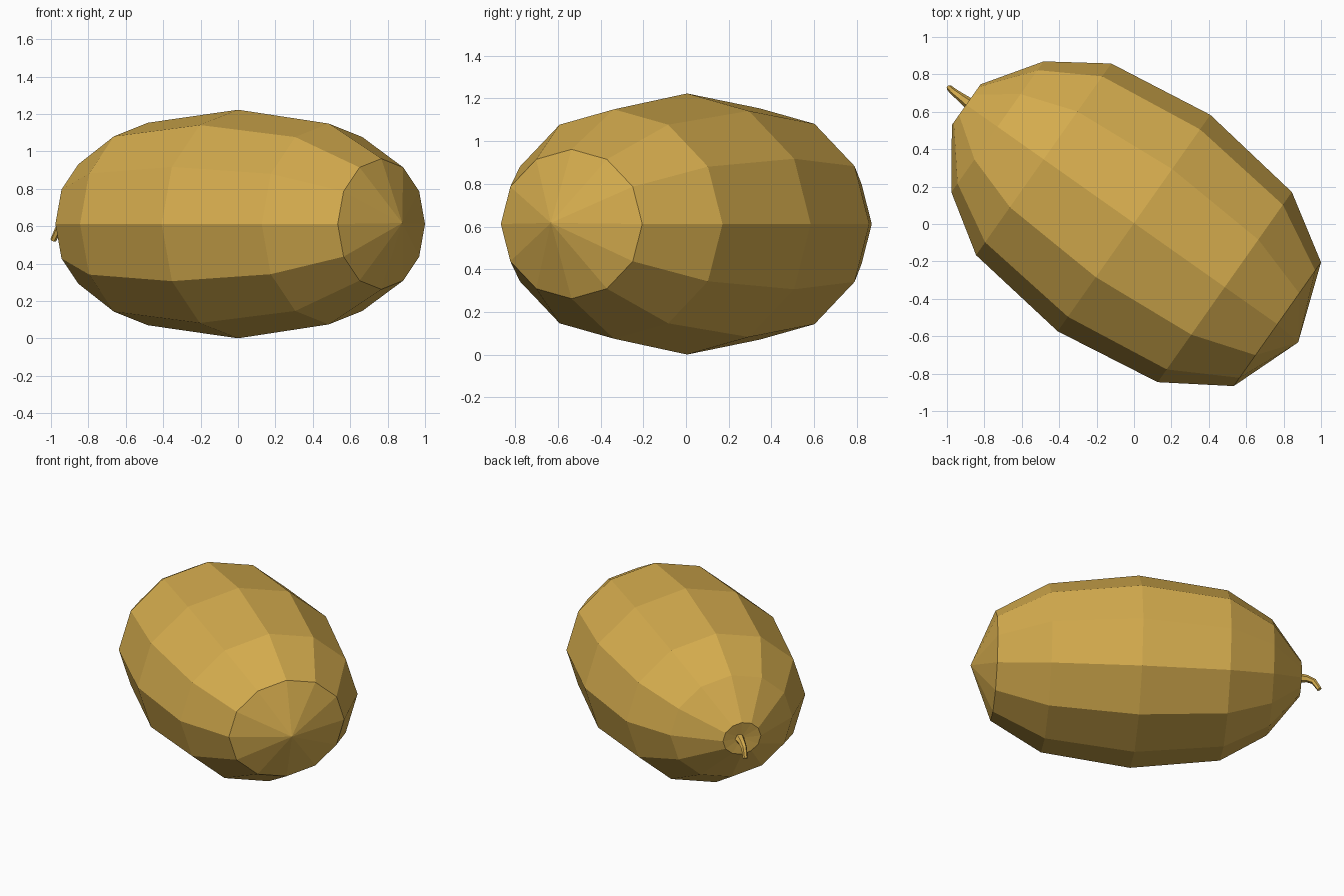
import bpy, bmesh, math
from mathutils import Vector, Matrix

if "Cube" in bpy.data.objects:
    bpy.data.objects.remove(bpy.data.objects["Cube"])

mat = bpy.data.materials.new("melon yellow")
mat.diffuse_color = (0.66, 0.41, 0.075, 1)
mat.use_nodes = True
mat.node_tree.nodes["Principled BSDF"].inputs["Base Color"].default_value = mat.diffuse_color


def add_object(name, bm):
    bmesh.ops.recalc_face_normals(bm, faces=bm.faces)
    me = bpy.data.meshes.new(name)
    bm.to_mesh(me)
    bm.free()
    me.materials.append(mat)
    ob = bpy.data.objects.new(name, me)
    bpy.context.collection.objects.link(ob)
    return ob


def bridge(bm, a, b):
    n = len(a)
    for i in range(n):
        bm.faces.new((a[i], a[(i + 1) % n], b[(i + 1) % n], b[i]))


def fan(bm, ring, tip):
    n = len(ring)
    for i in range(n):
        bm.faces.new((ring[i], ring[(i + 1) % n], tip))


# melon body: 12-sided rings along a lying axis, slightly squashed in height
SIDES, SQUASH = 12, 0.863
profile = [(0.938, 0.405), (0.594, 0.622), (0.0, 0.708),
           (-0.591, 0.627), (-0.893, 0.428), (-1.098, 0.133)]
bm = bmesh.new()
rings = []
for pos, r in profile:
    rings.append([bm.verts.new((pos, r * math.cos(t), r * SQUASH * math.sin(t)))
                  for t in (2 * math.pi * k / SIDES for k in range(SIDES))])
for a, b in zip(rings, rings[1:]):
    bridge(bm, a, b)
# blunt blossom end and dimpled stem end
fan(bm, rings[0], bm.verts.new((1.085, -0.015, 0.005)))
fan(bm, rings[-1], bm.verts.new((-1.085, 0, 0)))
bm.transform(Matrix.Translation((0, 0.005, 0.612)) @
             Matrix.Rotation(math.radians(-35.2), 4, 'Z'))
add_object("melon_body", bm)

# stem: tapered six-sided tube that bends down
path = [Vector(p) for p in ((-0.88, 0.642, 0.61), (-0.925, 0.677, 0.605),
                            (-0.960, 0.703, 0.585), (-0.988, 0.728, 0.525))]
radii = (0.032, 0.024, 0.02, 0.016)
bm = bmesh.new()
rings = []
for i, (p, r) in enumerate(zip(path, radii)):
    d = (path[min(i + 1, 3)] - path[max(i - 1, 0)]).normalized()
    side = d.cross(Vector((0, 0, 1))).normalized()
    up = side.cross(d)
    rings.append([bm.verts.new(p + r * (math.cos(t) * side + math.sin(t) * up))
                  for t in (math.pi * k / 3 for k in range(6))])
for a, b in zip(rings, rings[1:]):
    bridge(bm, a, b)
bm.faces.new(rings[0])
bm.faces.new(rings[-1])
add_object("stem", bm)
